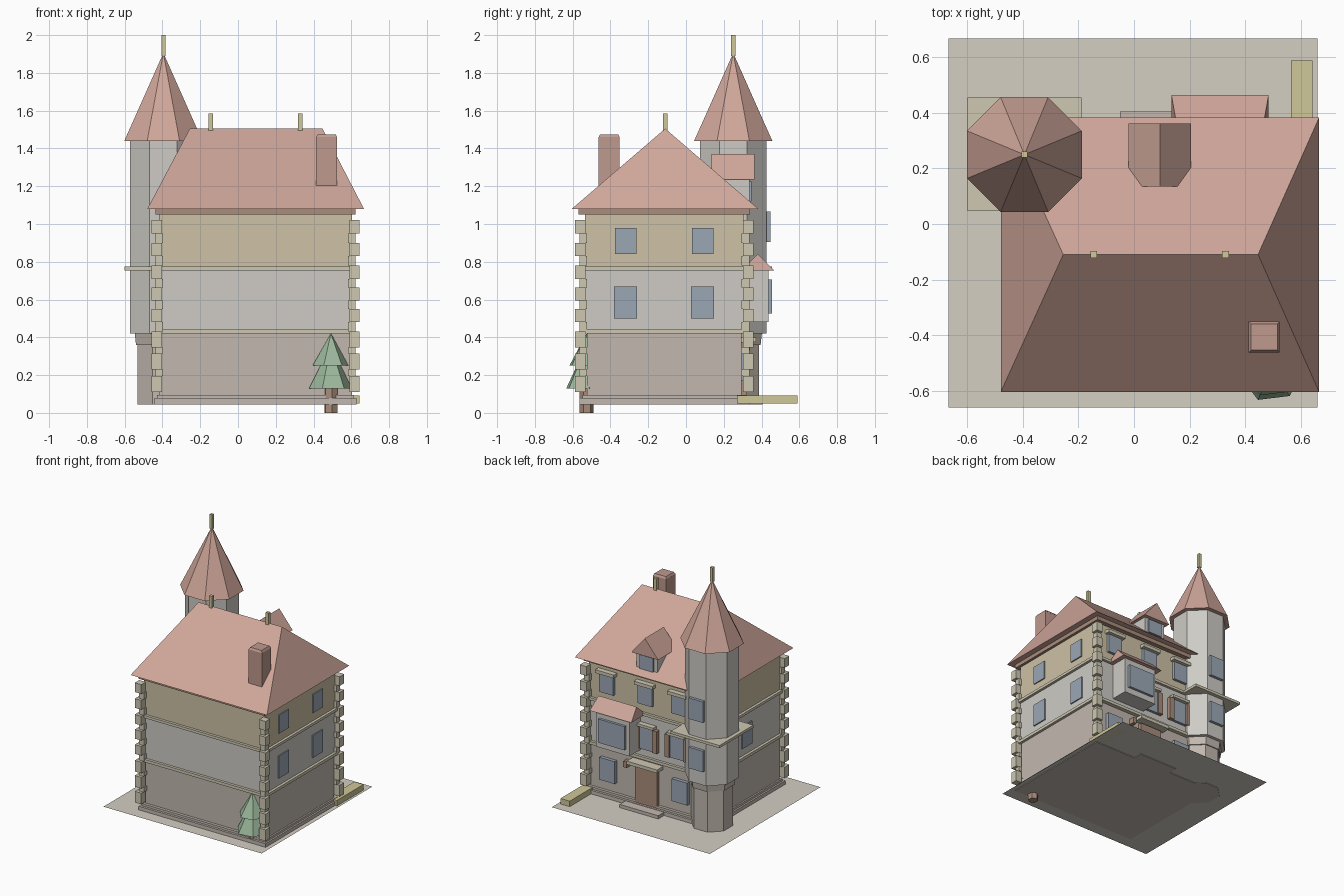
import bpy, bmesh, math
from mathutils import Matrix

if "Cube" in bpy.data.objects:
    bpy.data.objects.remove(bpy.data.objects["Cube"])

MATS = {}
COL = dict(roof=(.62, .38, .32), stone=(.62, .60, .56), ochre=(.62, .54, .38), base=(.54, .48, .43),
           trim=(.62, .58, .45), glass=(.33, .39, .46), wood=(.40, .27, .20), leaf=(.33, .48, .33),
           yellow=(.62, .57, .32), ground=(.66, .62, .54), brick=(.52, .32, .27))


def finish(name, bm, col):
    bmesh.ops.recalc_face_normals(bm, faces=bm.faces)
    me = bpy.data.meshes.new(name)
    bm.to_mesh(me)
    bm.free()
    ob = bpy.data.objects.new(name, me)
    bpy.context.collection.objects.link(ob)
    if col not in MATS:
        MATS[col] = bpy.data.materials.new(col)
        MATS[col].diffuse_color = (*COL[col], 1)
    me.materials.append(MATS[col])
    return ob


def boxes(name, col, *dims):
    """Each dims = x0, x1, y0, y1, z0, z1."""
    bm = bmesh.new()
    for x0, x1, y0, y1, z0, z1 in dims:
        m = Matrix.Translation(((x0 + x1) / 2, (y0 + y1) / 2, (z0 + z1) / 2))
        bmesh.ops.create_cube(bm, size=1, matrix=m @ Matrix.Diagonal((x1 - x0, y1 - y0, z1 - z0, 1)))
    return finish(name, bm, col)


def cone(name, col, x, y, z0, z1, r0, r1, n, deg):
    bm = bmesh.new()
    m = Matrix.Translation((x, y, (z0 + z1) / 2)) @ Matrix.Rotation(math.radians(deg), 4, 'Z')
    bmesh.ops.create_cone(bm, cap_ends=True, segments=n, radius1=r0, radius2=r1, depth=z1 - z0, matrix=m)
    bmesh.ops.remove_doubles(bm, verts=bm.verts, dist=1e-5)
    return finish(name, bm, col)


def ridge_roof(name, col, rect, z0, a, b, z1):
    """Roof over a rectangle rising to the ridge a-b."""
    x0, x1, y0, y1 = rect
    bm = bmesh.new()
    for p in ((x0, y0, z0), (x1, y0, z0), (x1, y1, z0), (x0, y1, z0), (*a, z1), (*b, z1)):
        bm.verts.new(p)
    bmesh.ops.convex_hull(bm, input=bm.verts)
    bmesh.ops.dissolve_limit(bm, angle_limit=.01, verts=bm.verts, edges=bm.edges)
    return finish(name, bm, col)


CX, CY = .093, -.115


def storey(name, col, hx, hy, z0, z1):
    return boxes(name, col, (CX - hx, CX + hx, CY - hy, CY + hy, z0, z1))


# ground and main walls
bm = bmesh.new()
bmesh.ops.create_grid(bm, x_segments=1, y_segments=1, size=.665, matrix=Matrix.Translation((-.003, .003, .05)))
finish("ground_plate", bm, "ground")
storey("ground_storey", "base", .51, .41, .045, .43)
storey("middle_storey", "stone", .51, .42, .43, .765)
storey("upper_storey", "ochre", .51, .42, .765, 1.07)
storey("plinth_low", "base", .535, .45, .045, .078)
storey("plinth_high", "base", .522, .432, .078, .095)
storey("lower_band", "trim", .53, .44, .42, .442)
storey("upper_band", "trim", .53, .44, .755, .775)
storey("cornice", "wood", .53, .455, 1.05, 1.085)

# corner quoins, alternating large blocks and recessed small ones
large, small = [], []
for sx in (-1, 1):
    for sy in (-1, 1):
        def corner(ox, oy, w, z0, z1):
            xs = sorted((CX + sx * ox, CX + sx * (ox - w)))
            ys = sorted((CY + sy * oy, CY + sy * (oy - w)))
            return (*xs, *ys, z0, z1)
        zs = [.11, .23, .345, .48, .595, .71, .83, .95]
        for i, z in enumerate(zs):
            h = .085 if i < 3 else .07
            large.append(corner(.55, .472, .054, z, z + h))
            if i < 7:
                small.append(corner(.53, .45, .04, z + h, zs[i + 1]))
boxes("quoins_large", "trim", *large)
boxes("quoins_small", "trim", *small)

# main roof with finials and chimney
ridge_roof("main_roof", "roof", (-.48, .667, -.605, .383), 1.08, (-.255, -.11), (.447, -.11), 1.505)
boxes("ridge_finials", "yellow", *[(x - .012, x + .012, -.122, -.098, 1.49, 1.585) for x in (-.145, .33)])
boxes("chimney", "brick", (.413, .525, -.462, -.352, 1.2, 1.46))
cone("chimney_cap", "brick", .469, -.407, 1.46, 1.475, .079, .067, 4, 45)

# dormer
boxes("dormer_body", "stone", (.005, .18, .14, .335, 1.09, 1.24))
ridge_roof("dormer_roof", "roof", (-.02, .205, .135, .363), 1.235, (.093, .135), (.093, .363), 1.37)
boxes("dormer_window", "glass", (.035, .15, .33, .347, 1.12, 1.225))

# corner tower
TX, TY, K = -.395, .25, 1 / math.cos(math.pi / 8)
for name, col, z0, z1, a0, a1 in (("tower_foot", "base", .045, .365, .137, .137),
                                  ("tower_corbel", "base", .36, .425, .145, .152),
                                  ("tower_shaft", "stone", .42, 1.45, .176, .176),
                                  ("tower_roof", "roof", 1.44, 1.905, .207, 0)):
    cone(name, col, TX, TY, z0, z1, a0 * K, a1 * K, 8, 22.5)
boxes("tower_ledge", "trim", (-.6, -.19, .047, .455, .755, .775))
boxes("tower_finial", "yellow", (TX - .011, TX + .011, TY - .011, TY + .011, 1.89, 2.0))
boxes("tower_windows", "glass", *[(TX - .06, TX + .06, .42, .448, z, z + .16) for z in (.53, .905)])

# side windows
xr, xl = CX + .505, CX - .505
side = []
for y in (-.32, .088):
    side += [(xr, xr + .014, y - .057, y + .057, .84, .98), (xr, xr + .014, y - .061, y + .061, .5, .67)]
side.append((xl - .014, xl, -.19, -.07, .5, .67))
boxes("side_windows", "glass", *side)

# back windows with hoods, sills and shutters
YB = .30
back, trim, shut = [], [], []
for x in (.445, .12, -.16):
    back.append((x - .06, x + .06, YB, YB + .025, .84, .98))
    trim.append((x - .078, x + .078, YB, YB + .045, .985, 1.01))
for x in (.11, -.15):
    back.append((x - .055, x + .055, YB, YB + .025, .5, .67))
    trim.append((x - .075, x + .075, YB, YB + .045, .675, .695))
    for s in (-1, 1):
        shut.append((x + s * .078 - .02, x + s * .078 + .02, YB, YB + .035, .5, .67))
for x in (.44, -.17):
    back.append((x - .065, x + .065, YB - .01, YB + .022, .17, .34))
boxes("back_windows", "glass", *back)
boxes("window_hoods", "trim", *trim)
boxes("shutters", "wood", *shut)

# bay window
boxes("bay_body", "stone", (.17, .45, .29, .437, .48, .76))
boxes("bay_window", "glass", (.2, .42, .43, .456, .525, .705))
ridge_roof("bay_roof", "roof", (.135, .485, .29, .465), .755, (.15, .38), (.47, .38), .84)

# entrance
boxes("door", "wood", (.02, .205, YB - .02, YB + .022, .08, .365))
boxes("door_canopy", "trim", (-.015, .24, YB - .01, YB + .07, .375, .4))
boxes("door_step", "base", (-.05, .275, YB, .405, .045, .075))
boxes("wall_lamp", "wood", (.262, .29, YB - .01, YB + .04, .33, .375))
boxes("garden_plank", "yellow", (.565, .643, .27, .59, .05, .092))

# tree
cone("tree_trunk", "wood", .492, -.527, 0, .14, .037, .037, 6, 7)
cone("tree_lower", "leaf", .492, -.527, .13, .36, .116, 0, 6, 37)
cone("tree_upper", "leaf", .492, -.527, .25, .42, .098, 0, 6, 37)

for m in bpy.data.materials:
    if m.users and not m.is_grease_pencil:
        m.use_nodes = True
        m.node_tree.nodes["Principled BSDF"].inputs["Base Color"].default_value = m.diffuse_color
